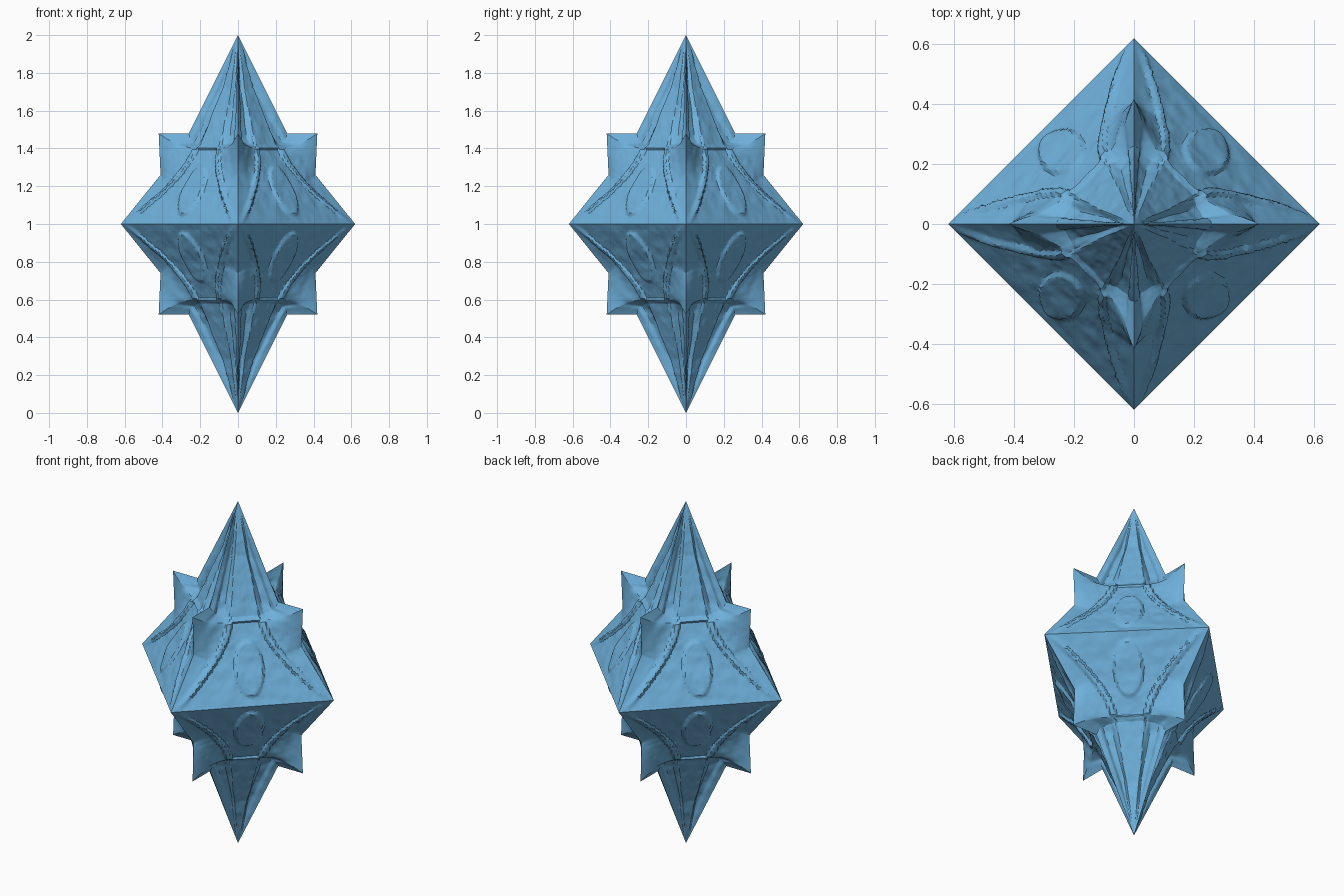
import bpy, bmesh, math
from mathutils import Matrix, Vector, noise

cube = bpy.data.objects.get("Cube")
if cube:
    bpy.data.objects.remove(cube, do_unlink=True)

blue = bpy.data.materials.new("sky_blue")
blue.use_nodes = True
COLOUR = (0.155, 0.43, 0.70, 1)
blue.diffuse_color = COLOUR
blue.node_tree.nodes["Principled BSDF"].inputs["Base Color"].default_value = COLOUR

COLS = 72
# Each ring: ridge radius, ridge height, mid-face radius sum, mid-face height, hollow power
EQUATOR = (0.62, 0.00, 0.62, 0.00, 2)
WAIST = (0.41, 0.26, 0.44, 0.22, 2.4)
HORN = (0.42, 0.48, 0.31, 0.40, 3)
COLLAR = (0.26, 0.48, 0.28, 0.42, 4)
SHAFT = (0.13, 0.74, 0.10, 0.72, 5)
APEX = (0.0, 1.0, 0.0, 1.0, 5)


def step(edge, width, value):
    """Smooth ramp from 1 inside the edge to 0 outside it."""
    t = min(max((edge + width - value) / width, 0), 1)
    return t * t * (3 - 2 * t)


def relief(s, z, u):
    """Raised cartouche, sweeping bands, shaft ribs and fin grooves."""
    s = abs(s)
    if z < 0.4:
        rise = 1 - z / 0.4
        oval = math.hypot(s / 0.085, (z - 0.175) / 0.145)
        sweep = 0.09 + 0.33 * rise ** 1.6
        height = 0.014 * step(0.82, 0.15, oval)
        height += 0.012 * step(0.012, 0.010, abs(s - sweep))
    else:
        taper = (1 - z) / 0.6
        height = 0.010 * step(0.075 * taper, 0.010, s)
        groove = step(0.05, 0.06, abs(min(u, 1 - u) - 0.17))
        height -= 0.022 * groove * taper * min(1, (z - 0.4) / 0.06)
    return height


def ring_point(ring, u):
    ridge, ridge_z, mid, mid_z, power = ring
    bow = 1 - abs(2 * u - 1) ** power
    scale = 1 - (1 - mid / ridge) * bow if ridge else 0
    drop = 1 - abs(2 * u - 1) ** 5
    return Vector((ridge * (1 - u) * scale, ridge * u * scale,
                   ridge_z + (mid_z - ridge_z) * drop))


def carved(p, u):
    """Push the face out by its relief, fading at the ridges and tips."""
    s = (p.y - p.x) / math.sqrt(2)
    fade = min(1, 10 * min(u, 1 - u)) * min(1, p.z / 0.03, (1 - p.z) / 0.2)
    rough = 0.005 * noise.noise(p * 18) + 0.002 * noise.noise(p * 50)
    push = (relief(s, p.z, u) + rough) * max(fade, 0)
    return p + Vector((1, 1, 0.3)).normalized() * push


def build(name, rings, rows, sign):
    """Sweep one face through its rings and repeat it round the axis."""
    bm = bmesh.new()
    path = [(a, b, i / rows) for a, b in zip(rings, rings[1:]) for i in range(rows)]
    path.append((rings[-2], rings[-1], 1))
    for turn in range(4):
        spin = Matrix.Rotation(turn * math.pi / 2, 3, "Z")
        grid = []
        for a, b, t in path:
            line = []
            for c in range(COLS + 1):
                u = c / COLS
                p = carved(ring_point(a, u).lerp(ring_point(b, u), t), u)
                p = spin @ p
                line.append(bm.verts.new((p.x, p.y, 1 + sign * p.z)))
            grid.append(line)
        for low, high in zip(grid, grid[1:]):
            for c in range(COLS):
                bm.faces.new((low[c], low[c + 1], high[c + 1], high[c]))
    bmesh.ops.remove_doubles(bm, verts=bm.verts, dist=0.0003)
    if sign < 0:
        bmesh.ops.reverse_faces(bm, faces=bm.faces)
    mesh = bpy.data.meshes.new(name)
    bm.to_mesh(mesh)
    bm.free()
    mesh.materials.append(blue)
    obj = bpy.data.objects.new(name, mesh)
    bpy.context.collection.objects.link(obj)
    bpy.ops.object.select_all(action="DESELECT")
    obj.select_set(True)
    bpy.context.view_layer.objects.active = obj
    bpy.ops.object.shade_smooth_by_angle(angle=math.radians(28))


# Horned middle and pointed spike, above and below the equator
for side, sign in (("upper", 1), ("lower", -1)):
    build(side + "_horned_body", (EQUATOR, WAIST, HORN, COLLAR), 20, sign)
    build(side + "_spike", (COLLAR, SHAFT, APEX), 24, sign)
